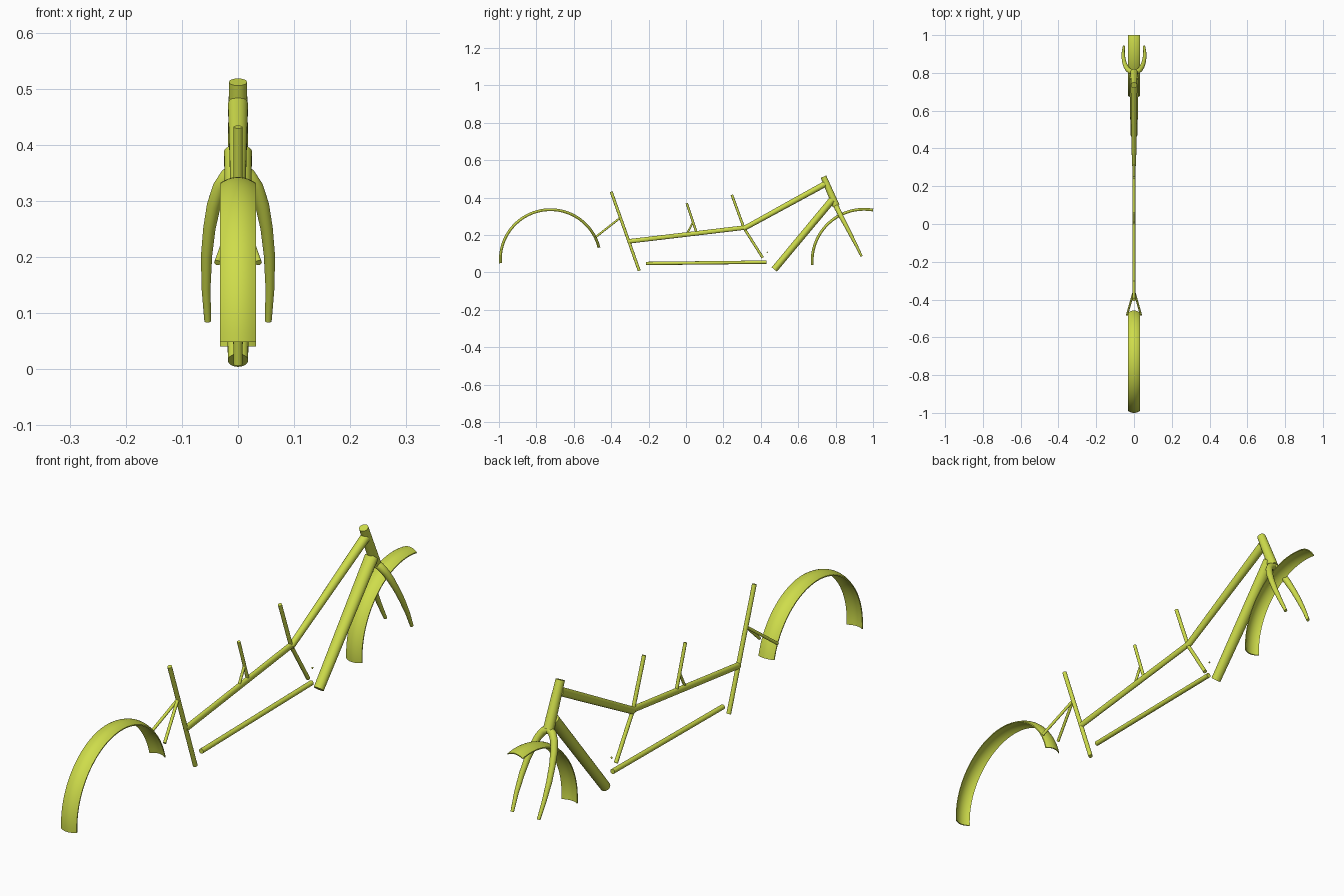
import bpy, bmesh, math
from mathutils import Vector

if "Cube" in bpy.data.objects:
    bpy.data.objects.remove(bpy.data.objects["Cube"])

mat = bpy.data.materials.new("yellow_green")
mat.diffuse_color = (0.62, 0.72, 0.07, 1)
mat.use_nodes = True
mat.node_tree.nodes["Principled BSDF"].inputs["Base Color"].default_value = mat.diffuse_color


def finish(name, bm):
    bmesh.ops.recalc_face_normals(bm, faces=bm.faces)
    me = bpy.data.meshes.new(name)
    bm.to_mesh(me)
    bm.free()
    ob = bpy.data.objects.new(name, me)
    bpy.context.collection.objects.link(ob)
    me.materials.append(mat)
    bpy.ops.object.select_all(action='DESELECT')
    bpy.context.view_layer.objects.active = ob
    ob.select_set(True)
    bpy.ops.object.shade_smooth_by_angle(angle=math.radians(40))
    return ob


def skin(name, rings):
    """Closed loft through equal-sized rings of points."""
    bm = bmesh.new()
    vr = [[bm.verts.new(p) for p in r] for r in rings]
    n = len(vr[0])
    for a, b in zip(vr, vr[1:]):
        for i in range(n):
            j = (i + 1) % n
            bm.faces.new((a[i], a[j], b[j], b[i]))
    bm.faces.new(vr[0])
    bm.faces.new(vr[-1])
    return finish(name, bm)


def tube(name, pts, radii, sides=24):
    """Tube along pts; each radius is (side radius, in-plane radius) or a number."""
    pts = [Vector(p) for p in pts]
    rings = []
    for i, p in enumerate(pts):
        t = (pts[min(i + 1, len(pts) - 1)] - pts[max(i - 1, 0)]).normalized()
        v = t.cross(Vector((1, 0, 0))).normalized()
        u = v.cross(t).normalized()
        r = radii[i] if isinstance(radii, list) else radii
        ru, rv = r if isinstance(r, tuple) else (r, r)
        rings.append([p + u * ru * math.cos(a) + v * rv * math.sin(a)
                      for a in (2 * math.pi * k / sides for k in range(sides))])
    return skin(name, rings)


def line(name, a, b, r0, r1=None):
    return tube(name, [(0, *a), (0, *b)], [r0, r1 or r0])


def fender(name, cy, cz, r, a0, a1, half=0.032, crown=0.011, thick=0.004):
    """Thin crowned strip swept along an arc."""
    rings = []
    xs = [-1 + k / 5 for k in range(11)]
    section = [(x * half, -crown * x * x) for x in xs]
    section += [(x * half, -crown * x * x - thick) for x in reversed(xs)]
    for k in range(49):
        a = math.radians(a0 + (a1 - a0) * k / 48)
        rings.append([(x, cy + (r + d) * math.cos(a), cz + (r + d) * math.sin(a))
                      for x, d in section])
    skin(name, rings)


# Mudguards
fender("rear_mudguard", -0.725, 0.068, 0.275, 184, 14)
fender("front_mudguard", 0.952, 0.06, 0.285, 184, 80)

# Main frame
line("head_tube", (0.735, 0.512), (0.803, 0.355), 0.016, 0.019)
line("top_tube_upper", (0.742, 0.472), (0.31, 0.235), (0.018, 0.016), (0.011, 0.013))
line("top_tube_lower", (0.315, 0.24), (-0.308, 0.166), (0.009, 0.012))
line("down_tube", (0.782, 0.388), (0.472, 0.016), (0.025, 0.019), (0.018, 0.018))
line("bottom_tube", (-0.215, 0.048), (0.43, 0.055), 0.009)

# Seat posts and handlebar post
line("rear_seat_tube", (-0.40, 0.432), (-0.25, 0.009), 0.008)
line("front_seat_post", (0.245, 0.415), (0.312, 0.232), 0.007)
line("front_seat_tube", (0.308, 0.24), (0.41, 0.079), 0.007)
line("middle_post", (0.004, 0.370), (0.055, 0.217), 0.006)
line("middle_strut", (0.037, 0.268), (0.004, 0.205), 0.005)
line("cable_end", (0.433, 0.106), (0.437, 0.110), 0.003)

# Paired rear stays and curved fork blades
for side, s in (("left", -1), ("right", 1)):
    tube("rear_stay_" + side, [(0, -0.352, 0.292), (s * 0.037, -0.482, 0.19)], 0.0055)
    path = [(0, 0.803, 0.355), (0.018, 0.807, 0.345), (0.032, 0.817, 0.325),
            (0.043, 0.833, 0.293), (0.051, 0.855, 0.251), (0.056, 0.88, 0.203),
            (0.057, 0.91, 0.145), (0.054, 0.939, 0.086)]
    tube("fork_blade_" + side, [(s * x, y, z) for x, y, z in path],
         [0.014, 0.014, 0.013, 0.0125, 0.011, 0.010, 0.008, 0.006])
